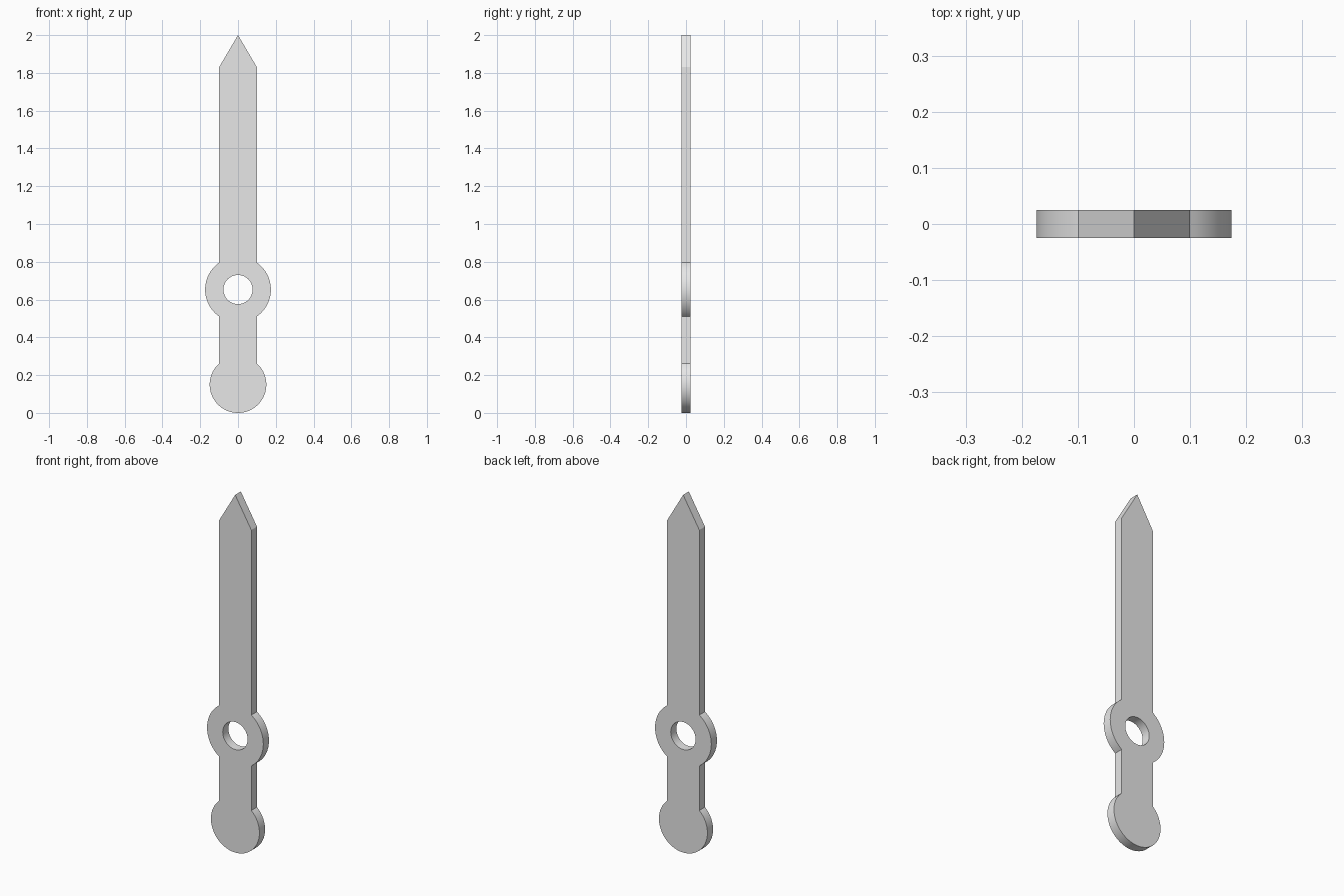
import bpy, bmesh
from math import sin, cos, asin, pi

cube = bpy.data.objects.get("Cube")
if cube:
    bpy.data.objects.remove(cube, do_unlink=True)

HALF_W, THICK = 0.1, 0.05
SHOULDER, TIP = 1.83, 2.0
HUB_Z, HUB_R, HOLE_R = 0.653, 0.174, 0.077
BOB_R = 0.15


def arc(z, r, start, end, n):
    """Points on a circle about (0, z); angle 0 points down, pi points up."""
    angles = [start + (end - start) * i / n for i in range(n + 1)]
    return [(r * sin(a), z - r * cos(a)) for a in angles]


# Right half of the outline, from the counterweight up to the tip, then the hole
bob_join = asin(HALF_W / BOB_R)
hub_join = asin(HALF_W / HUB_R)
outline = arc(BOB_R, BOB_R, 0, pi - bob_join, 32)
outline += arc(HUB_Z, HUB_R, hub_join, pi - hub_join, 24)
outline += [(HALF_W, SHOULDER), (0, TIP)]
outline += arc(HUB_Z, HOLE_R, pi, 0, 32)

bm = bmesh.new()
bm.faces.new([bm.verts.new((x, 0, z)) for x, z in outline])
mesh = bpy.data.meshes.new("clock_hand")
bm.to_mesh(mesh)
bm.free()

hand = bpy.data.objects.new("clock_hand", mesh)
bpy.context.collection.objects.link(hand)

# Mirror the half, then give the plate its thickness
mirror = hand.modifiers.new("mirror", 'MIRROR')
mirror.use_clip = True
solid = hand.modifiers.new("thickness", 'SOLIDIFY')
solid.thickness = THICK
solid.offset = 0

# Plain grey finish
grey = bpy.data.materials.new("light_grey")
grey.use_nodes = True
colour = (0.8, 0.8, 0.8, 1)
grey.diffuse_color = colour
grey.node_tree.nodes["Principled BSDF"].inputs["Base Color"].default_value = colour
mesh.materials.append(grey)

# Smooth round rims, sharp corners
bpy.context.view_layer.objects.active = hand
hand.select_set(True)
for name in ("mirror", "thickness"):
    bpy.ops.object.modifier_apply(modifier=name)
bpy.ops.object.shade_smooth_by_angle(angle=pi / 6)
